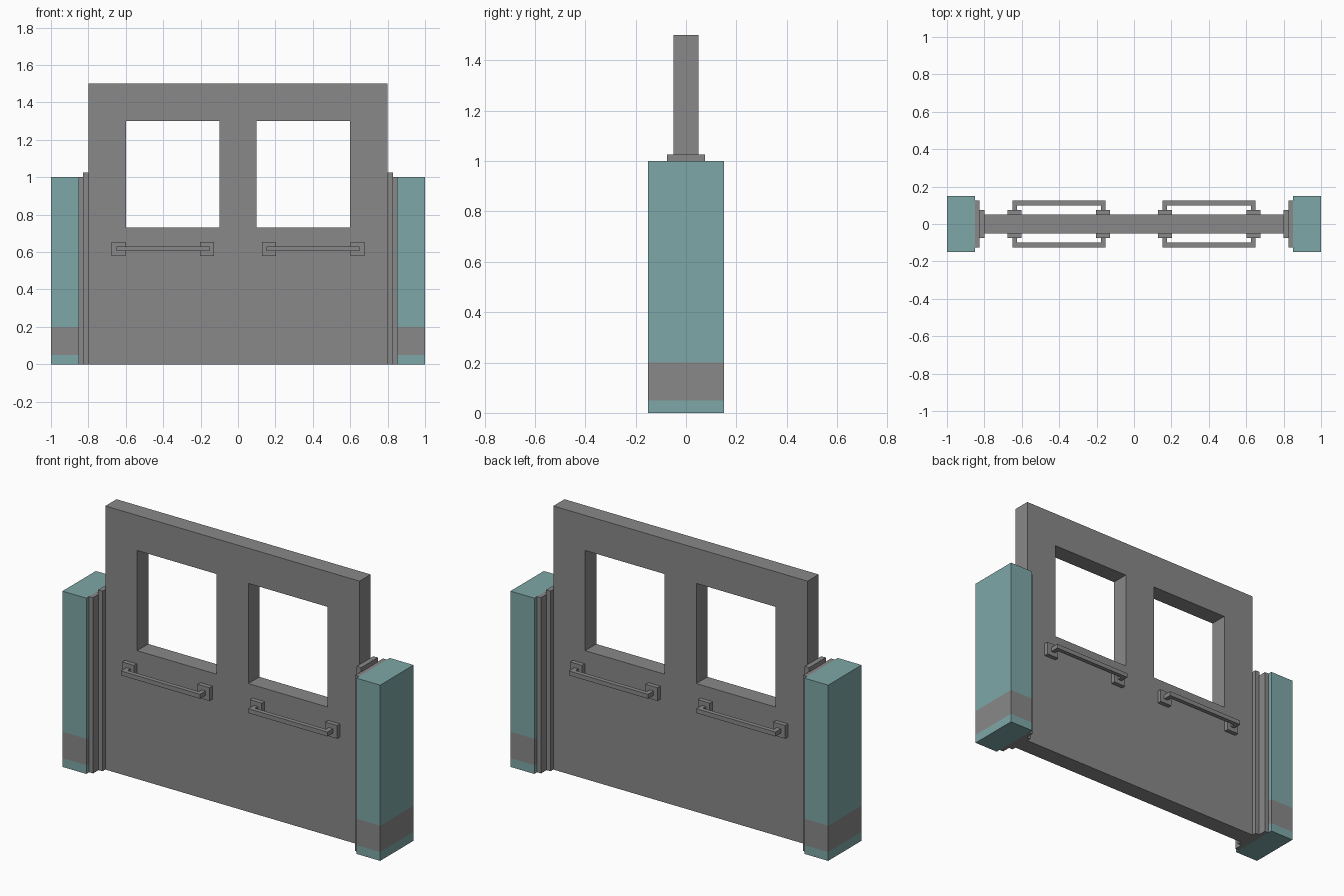
import bpy
import bmesh
from mathutils import Vector

if "Cube" in bpy.data.objects:
    bpy.data.objects.remove(bpy.data.objects["Cube"], do_unlink=True)


def make_material(name, colour):
    mat = bpy.data.materials.new(name)
    mat.use_nodes = True
    mat.diffuse_color = colour
    mat.node_tree.nodes["Principled BSDF"].inputs["Base Color"].default_value = colour
    return mat


grey = make_material("grey", (0.25, 0.25, 0.25, 1))
teal = make_material("teal", (0.21, 0.39, 0.39, 1))


def finish(bm, name, *mats):
    bmesh.ops.recalc_face_normals(bm, faces=bm.faces)
    mesh = bpy.data.meshes.new(name)
    bm.to_mesh(mesh)
    bm.free()
    for mat in mats:
        mesh.materials.append(mat)
    obj = bpy.data.objects.new(name, mesh)
    bpy.context.collection.objects.link(obj)
    return obj


def add_box(bm, x, y, z):
    """Add a box spanning the given (low, high) pairs."""
    verts = bmesh.ops.create_cube(bm, size=1)["verts"]
    for v in verts:
        v.co = Vector([(a + b) / 2 + c * (b - a) for (a, b), c in zip((x, y, z), v.co)])


def mirrored(span, side):
    return tuple(sorted(side * value for value in span))


# Door panel: a grid of cells with the two window cells left open, then extruded
xs = [-0.8, -0.6, -0.1, 0.1, 0.6, 0.8]
zs = [0, 0.73, 1.3, 1.5]
bm = bmesh.new()
rows = [[bm.verts.new((x, -0.05, z)) for x in xs] for z in zs]
for r in range(len(zs) - 1):
    for c in range(len(xs) - 1):
        if not (r == 1 and c in (1, 3)):
            bm.faces.new((rows[r][c], rows[r][c + 1], rows[r + 1][c + 1], rows[r + 1][c]))
front = bm.faces[:]
back = bmesh.ops.extrude_face_region(bm, geom=front, use_keep_orig=True)["geom"]
bmesh.ops.translate(bm, vec=(0, 0.1, 0), verts=[v for v in back if isinstance(v, bmesh.types.BMVert)])
bmesh.ops.dissolve_limit(bm, angle_limit=0.01, verts=bm.verts, edges=bm.edges)
finish(bm, "door_panel", grey)

for side, label in ((1, "left"), (-1, "right")):
    # Side post with a grey band near the foot
    bm = bmesh.new()
    add_box(bm, mirrored((0.85, 1), side), (-0.15, 0.15), (0, 1))
    for height in (0.05, 0.2):
        bmesh.ops.bisect_plane(bm, geom=bm.verts[:] + bm.edges[:] + bm.faces[:],
                               plane_co=(0, 0, height), plane_no=(0, 0, 1))
    for face in bm.faces:
        face.material_index = int(0.05 < face.calc_center_median().z < 0.2)
    finish(bm, label + "_post", teal, grey)

    # Stepped jamb between the post and the door
    bm = bmesh.new()
    add_box(bm, mirrored((0.825, 0.85), side), (-0.125, 0.125), (0, 1))
    finish(bm, label + "_outer_jamb", grey)
    bm = bmesh.new()
    add_box(bm, mirrored((0.8, 0.828), side), (-0.075, 0.075), (0, 1.025))
    finish(bm, label + "_inner_jamb", grey)

    # Pull handles on both faces of the door
    for face_dir, face_label in ((-1, "front"), (1, "back")):
        bm = bmesh.new()
        for pad, stub in (((0.127, 0.202), (0.152, 0.177)), ((0.602, 0.677), (0.625, 0.65))):
            add_box(bm, mirrored(pad, side), mirrored((0.05, 0.075), face_dir), (0.58, 0.655))
            add_box(bm, mirrored(stub, side), mirrored((0.075, 0.1), face_dir), (0.605, 0.63))
        add_box(bm, mirrored((0.152, 0.65), side), mirrored((0.1, 0.125), face_dir), (0.605, 0.63))
        finish(bm, label + "_" + face_label + "_handle", grey)
